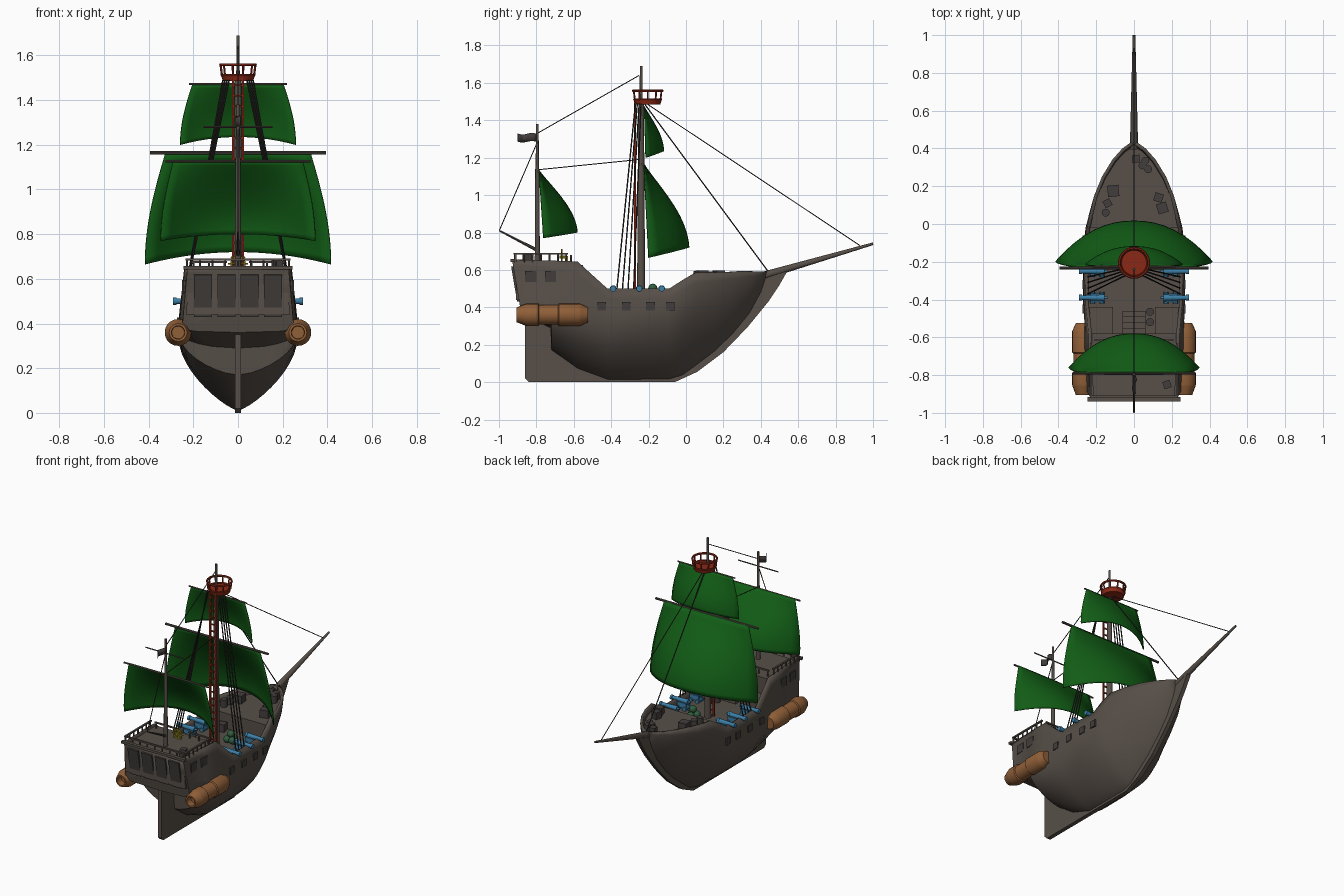
import bpy, bmesh, math
from mathutils import Vector, Matrix

if "Cube" in bpy.data.objects:
    bpy.data.objects.remove(bpy.data.objects["Cube"])

def mat(name, c):
    m = bpy.data.materials.new(name)
    m.diffuse_color = (*c, 1)
    m.use_nodes = True
    m.node_tree.nodes["Principled BSDF"].inputs["Base Color"].default_value = m.diffuse_color
    return m

HULL = mat("dark_wood", (0.095, 0.078, 0.065))
DARK = mat("shutter", (0.055, 0.047, 0.045))
ROPE = mat("rope", (0.03, 0.027, 0.025))
GREEN = mat("sailcloth", (0.006, 0.11, 0.008))
RED = mat("red_paint", (0.26, 0.022, 0.008))
BLUE = mat("blue_metal", (0.045, 0.21, 0.38))
WOOD = mat("orange_wood", (0.28, 0.115, 0.04))
GOLD = mat("gold", (0.4, 0.33, 0.02))
MOSS = mat("moss", (0.03, 0.11, 0.05))

def new(name, bm, m, smooth=True):
    bmesh.ops.recalc_face_normals(bm, faces=bm.faces)
    me = bpy.data.meshes.new(name)
    bm.to_mesh(me); bm.free()
    o = bpy.data.objects.new(name, me)
    bpy.context.collection.objects.link(o)
    me.materials.append(m)
    if smooth:
        bpy.context.view_layer.objects.active = o
        o.select_set(True)
        bpy.ops.object.shade_smooth_by_angle(angle=math.radians(35))
        o.select_set(False)
    return o

def rod(bm, a, b, r1, r2=None, n=8):
    a, b = Vector(a), Vector(b)
    d = b - a
    M = Matrix.Translation((a + b) / 2) @ d.to_track_quat('Z', 'Y').to_matrix().to_4x4()
    bmesh.ops.create_cone(bm, cap_ends=True, segments=n, radius1=r1,
                          radius2=r1 if r2 is None else r2, depth=d.length, matrix=M)

def box(bm, c, s, R=Matrix()):
    bmesh.ops.create_cube(bm, size=1, matrix=Matrix.Translation(c) @ R @ Matrix.Diagonal((*s, 1)))

def rods(name, m, lst, n=8):
    bm = bmesh.new()
    for r in lst: rod(bm, *r, n=n)
    return new(name, bm, m)

def loft(bm, rows, close=False):
    vs = [[bm.verts.new(p) for p in r] for r in rows]
    k = len(vs[0])
    for a, b in zip(vs, vs[1:]):
        for i in range(k if close else k - 1):
            bm.faces.new((a[i], a[(i + 1) % k], b[(i + 1) % k], b[i]))
    return vs

def ring(bm, c, R, r, M=Matrix(), n=24, k=6):
    rows = []
    for i in range(n + 1):
        t = 2 * math.pi * i / n
        rows.append([Vector(c) + M @ Vector(((R + r * math.cos(u)) * math.cos(t), (R + r * math.cos(u)) * math.sin(t), r * math.sin(u)))
                     for u in [2 * math.pi * j / k for j in range(k)]])
    loft(bm, rows, True)
    bmesh.ops.remove_doubles(bm, verts=bm.verts, dist=1e-5)

# hull stations: y, keel z, sheer z, half width, widest z, fullness
ST = [(-.88, .36, .655, .25, .38, .3), (-.725, .29, .65, .262, .36, .45), (-.72, .17, .65, .265, .36, .6),
      (-.58, .07, .645, .268, .36, .7), (-.42, .01, .5, .27, .36, .75), (-.25, .01, .5, .27, .37, .75),
      (-.09, .01, .5, .265, .40, .78), (-.02, .03, .545, .257, .46, .8), (.05, .08, .585, .24, .52, .8),
      (.15, .155, .587, .212, .57, .8), (.25, .25, .59, .17, .59, .8), (.34, .36, .59, .115, .59, .8),
      (.40, .47, .59, .062, .59, .8), (.44, .58, .592, .006, .592, .8)]

def half(s, z):
    y, zk, zs, w, zm, p = s
    if z >= zm: return w * (1 - .35 * (z - zm))
    return w * math.sin(math.pi / 2 * max(0, (z - zk) / (zm - zk))) ** p

def station(y):
    for a, b in zip(ST, ST[1:]):
        if a[0] <= y <= b[0]:
            t = (y - a[0]) / (b[0] - a[0])
            return tuple(p + (q - p) * t for p, q in zip(a, b))
    return ST[0] if y < 0 else ST[-1]

def hw(y, z): return half(station(y), z)

K = 14
rows = []
for s in ST:
    side = []
    for i in range(K + 1):
        z = s[1] + (s[2] - s[1]) * (i / K) ** 1.5
        side.append((half(s, z), s[0] - (.17 * (z - .36) if s[0] < -.8 else 0), z))
    rows.append([(-x, y, z) for x, y, z in side[:0:-1]] + side)
bm = bmesh.new()
vs = loft(bm, rows)
bm.faces.new(vs[0])
hull = new("hull", bm, HULL)
sol = hull.modifiers.new("planking", 'SOLIDIFY')
sol.thickness = .018

# decks as solid blocks following the hull
def deck(name, y0, y1, zt, zb, n=12):
    bm = bmesh.new(); rows = []
    for i in range(n + 1):
        y = y0 + (y1 - y0) * i / n
        b = min(zt - .005, max(zb, station(y)[1] + .02))
        t, u = max(.001, hw(y, zt) - .01), max(.001, hw(y, b) - .012)
        rows.append([(-t, y, zt), (t, y, zt), (u, y, b), (-u, y, b)])
    vs = loft(bm, rows, True)
    bm.faces.new(vs[0]); bm.faces.new(vs[-1])
    new(name, bm, HULL, False)
deck("main_deck", -.6, .03, .44, .42)
deck("fore_deck", -.02, .42, .545, .44)
deck("poop_deck", -.91, -.58, .635, .44)
bm = bmesh.new()
for s in (-1, 1): box(bm, (s * .175, -.51, .48), (.13, .14, .08))
for i in range(4): box(bm, (0, -.565 + i * .03, .61 - i * .045), (.12, .03, .03))
new("side_steps", bm, HULL, False)

# keel, stem and rudder plate
prof = [(-.86, .40), (-.86, .02), (-.84, 0), (-.06, 0), (.06, .055), (.2, .16), (.33, .295), (.44, .43), (.5, .52), (.54, .59),
        (.44, .592), (.38, .47), (.25, .29), (.05, .12), (-.1, .05), (-.4, .05), (-.7, .25), (-.7, .40)]
bm = bmesh.new()
f = bm.faces.new([bm.verts.new((-.014, y, z)) for y, z in prof])
g = bmesh.ops.extrude_face_region(bm, geom=[f])
bmesh.ops.translate(bm, vec=(.028, 0, 0), verts=[v for v in g['geom'] if isinstance(v, bmesh.types.BMVert)])
new("keel_and_rudder", bm, HULL, False)

# gun ports, cabin windows, stern windows
bm = bmesh.new()
for s in (-1, 1):
    for y, z, w in [(-.45, .405, .046), (-.32, .405, .046), (-.19, .405, .046), (-.085, .405, .046), (-.83, .565, .06), (-.725, .565, .06)]:
        box(bm, (s * hw(y, z), y, z), (.014, w, w))
for x in (-.157, -.052, .052, .157):
    box(bm, (x, -.912, .525), (.08, .014, .19), Matrix.Rotation(math.atan(.17), 4, 'X'))
new("ports_and_windows", bm, DARK, False)

# stern trim and poop railing
bm = bmesh.new()
box(bm, (0, -.928, .65), (.49, .022, .016))
for s in (-1, 1):
    for i in range(7): rod(bm, (s * .228, -.91 + i * .045, .64), (s * .228, -.91 + i * .045, .685), .005, n=6)
    box(bm, (s * .228, -.775, .686), (.012, .29, .009))
for i in range(9): rod(bm, (-.228 + i * .057, -.915, .64), (-.228 + i * .057, -.915, .685), .005, n=6)
box(bm, (0, -.915, .686), (.468, .012, .009))
box(bm, (-.13, -.615, .675), (.16, .01, .009)); box(bm, (.13, -.615, .675), (.16, .01, .009))
for x in (-.2, -.13, -.06, .06, .13, .2): rod(bm, (x, -.615, .63), (x, -.615, .675), .005, n=6)
new("railing", bm, HULL, False)

# masts, bowsprit and yards
rods("main_mast", HULL, [((0, -.24, .43), (0, -.24, 1.5), .022, .015), ((0, -.24, 1.5), (0, -.24, 1.69), .008, .007)], 12)
rods("mizzen_mast", HULL, [((0, -.795, .62), (0, -.795, 1.14), .014, .011), ((0, -.795, 1.14), (0, -.795, 1.38), .009, .007)], 12)
rods("bowsprit", HULL, [((0, .40, .565), (0, 1, .74), .022, .007)], 12)
rods("yards", HULL, [((-.395, -.232, 1.165), (.395, -.232, 1.165), .008), ((-.22, -.225, 1.472), (.22, -.225, 1.472), .005),
                     ((-.325, -.79, 1.127), (.325, -.79, 1.127), .006), ((-.155, -.795, 1.28), (.155, -.795, 1.28), .004)])
rods("stern_boom", HULL, [((0, -.795, .705), (0, -.998, .81), .009, .004)])

# billowing sails
def sail(name, yt, yb, zt, zc, zm, wt, wb, bulge, n=16):
    bm = bmesh.new(); rows = []
    for j in range(n + 1):
        v = j / n
        w = wt + (wb - wt) * math.sin(v * math.pi / 2)
        row = []
        for i in range(n + 1):
            u = i / n * 2 - 1
            zb = zc + (zm - zc) * (1 - u * u)
            row.append((w * u, yt + (yb - yt) * v + bulge * math.sin(v * math.pi / 2) ** 1.1 * (1 - abs(u) ** 2.2), zt + (zb - zt) * v))
        rows.append(row)
    loft(bm, rows)
    o = new(name, bm, GREEN)
    m = o.modifiers.new("cloth", 'SOLIDIFY'); m.thickness = .006; m.offset = 0
sail("main_sail", -.225, -.2, 1.165, .665, .72, .325, .415, .215)
sail("top_sail", -.222, -.215, 1.47, 1.20, 1.235, .205, .258, .095)
sail("mizzen_sail", -.785, -.762, 1.13, .77, .80, .29, .345, .18)

# flag
bm = bmesh.new()
loft(bm, [[(.012 * math.sin(i * .9), -.8 - i * .0125, z + .004 * math.sin(i * .8)) for z in (1.285, 1.328)] for i in range(9)])
flag = new("flag", bm, DARK)
flag.modifiers.new("cloth", 'SOLIDIFY').thickness = .004

# stays and shrouds
R = .0028
lines = [((0, -.795, 1.33), (0, -.25, 1.64), R), ((0, -.795, 1.135), (0, -.25, 1.19), R), ((0, -.998, .81), (0, -.8, 1.27), R),
         ((0, -.235, 1.505), (0, .93, .73), R), ((0, -.235, 1.505), (0, .44, .59), R * 1.3)]
for s in (-1, 1):
    for i in range(4):
        lines.append(((s * (.04 + .009 * i), -.27 + .01 * i, 1.49), (s * .245, -.37 + .03 * i, .49), .004))
rods("rigging", ROPE, lines, 5)

# crow's nest and ladder
C = Vector((0, -.205, 0))
bm = bmesh.new()
rod(bm, C + Vector((0, 0, 1.485)), C + Vector((0, 0, 1.51)), .068, .075, 24)
ring(bm, C + Vector((0, 0, 1.512)), .072, .006)
ring(bm, C + Vector((0, 0, 1.558)), .078, .007)
for i in range(10):
    d = Vector((math.cos(i * math.pi / 5), math.sin(i * math.pi / 5), 0))
    rod(bm, C + d * .072 + Vector((0, 0, 1.51)), C + d * .078 + Vector((0, 0, 1.558)), .005, n=6)
new("crows_nest", bm, RED)
bm = bmesh.new()
for s in (-1, 1): box(bm, (s * .023, -.272, .97), (.009, .011, 1.06))
for i in range(22): box(bm, (0, -.272, .48 + i * .047), (.046, .007, .008))
new("ladder", bm, RED, False)

# side barrels on the quarters
P = [(-.86, .0), (-.86, .028), (-.905, .03), (-.905, .04), (-.86, .057), (-.85, .06), (-.79, .06), (-.785, .053), (-.685, .053), (-.68, .06),
     (-.57, .06), (-.56, .056), (-.525, .04), (-.525, 0)]
for s, nm in ((-1, "left"), (1, "right")):
    bm = bmesh.new()
    loft(bm, [[(s * .268 + r * math.cos(a), y, .36 + r * math.sin(a)) for a in [math.pi * j / 10 for j in range(20)]] for y, r in P], True)
    bmesh.ops.remove_doubles(bm, verts=bm.verts, dist=1e-5)
    new(nm + "_side_barrel", bm, WOOD)

# cannons
bm = bmesh.new()
for s in (-1, 1):
    for y in (-.39, -.25, -.13):
        for x0, x1, r0, r1 in [(.14, .155, .007, .007), (.155, .17, .018, .018), (.17, .275, .016, .012), (.275, .29, .016, .016)]:
            rod(bm, (s * x0, y, .5), (s * x1, y, .5), r0, r1, 12)
        for d in (-.018, .018): box(bm, (s * .195, y + d, .475), (.07, .008, .035))
        for x in (.17, .22): rod(bm, (s * x, y - .03, .455), (s * x, y + .03, .455), .014, n=10)
new("cannons", bm, BLUE)

# steering wheel
bm = bmesh.new()
W = Vector((0, -.665, .668)); RX = Matrix.Rotation(math.pi / 2, 4, 'X')
ring(bm, W, .03, .005, RX)
for i in range(4):
    d = Vector((math.cos(i * math.pi / 4), 0, math.sin(i * math.pi / 4))) * .044
    rod(bm, W - d, W + d, .0035, n=6)
rod(bm, W - Vector((0, .01, 0)), W + Vector((0, .03, 0)), .008)
box(bm, (0, -.64, .65), (.02, .016, .05))
new("steering_wheel", bm, GOLD)

# deck cargo: crates, barrels, shot pile
bm = bmesh.new()
for x, y, z, s, a in [(-.11, .175, .57, .06, .1), (.15, .085, .57, .055, .3), (.13, .14, .565, .045, -.3), (.01, .345, .565, .04, .1),
                      (-.14, .11, .565, .04, .5), (.175, -.85, .655, .04, .3), (-.08, -.06, .465, .05, .2)]:
    box(bm, (x, y, z), (s, s, .055), Matrix.Rotation(a, 4, 'Z'))
new("crates", bm, DARK, False)
rods("barrels", DARK, [((x, y, z), (x, y, z + .055), .021) for x, y, z in
     [(.045, .31, .54), (.075, .29, .54), (.06, .335, .54), (-.15, .06, .54), (.085, -.52, .44), (.085, -.465, .44)]], 12)
bm = bmesh.new()
for x, y, z in [(.05, -.19, .465), (.09, -.19, .465), (.07, -.15, .465), (.07, -.177, .502)]:
    bmesh.ops.create_icosphere(bm, subdivisions=2, radius=.025, matrix=Matrix.Translation((x, y, z)))
new("shot_pile", bm, MOSS)
